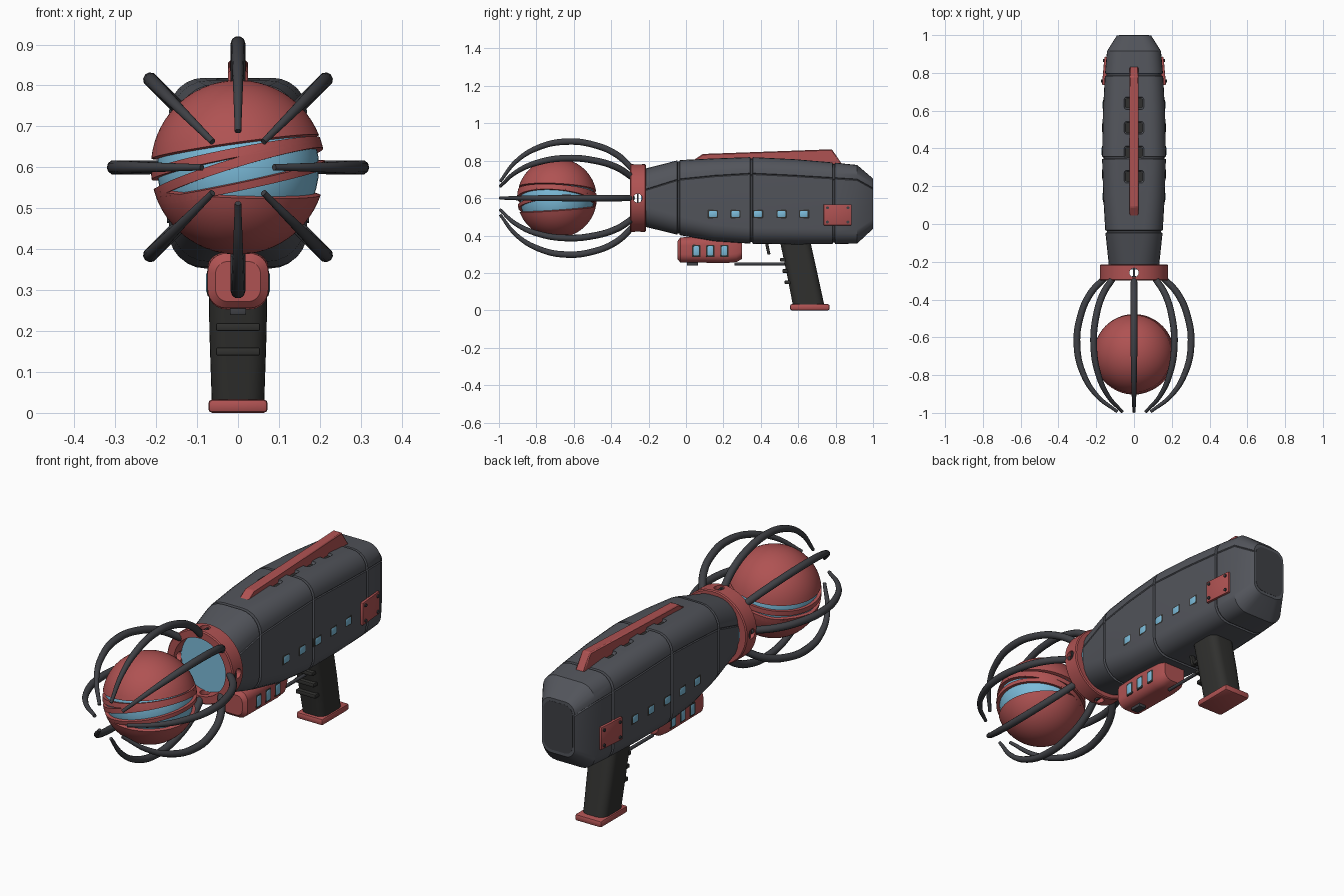
import bpy, bmesh
from math import sin, cos, pi, radians, sqrt
from mathutils import Matrix, Vector

if "Cube" in bpy.data.objects:
    bpy.data.objects.remove(bpy.data.objects["Cube"])


def material(name, rgb):
    m = bpy.data.materials.new(name)
    m.diffuse_color = (*rgb, 1)
    m.use_nodes = True
    m.node_tree.nodes["Principled BSDF"].inputs["Base Color"].default_value = m.diffuse_color
    return m


GREY = material("body_grey", (0.085, 0.09, 0.105))
DARK = material("dark_metal", (0.05, 0.052, 0.06))
GRIP = material("grip_black", (0.03, 0.03, 0.028))
RED = material("red", (0.43, 0.085, 0.085))
BLUE = material("blue_glow", (0.2, 0.5, 0.7))


def finish(name, bm, mat):
    bmesh.ops.remove_doubles(bm, verts=bm.verts, dist=1e-5)
    bmesh.ops.recalc_face_normals(bm, faces=bm.faces)
    me = bpy.data.meshes.new(name)
    bm.to_mesh(me)
    bm.free()
    ob = bpy.data.objects.new(name, me)
    bpy.context.collection.objects.link(ob)
    me.materials.append(mat)
    return ob


def box(name, c, size, mat, bevel=0.0, rot=None, seg=2):
    bm = bmesh.new()
    bmesh.ops.create_cube(bm, size=1, matrix=Matrix.Diagonal((*size, 1)))
    if bevel:
        bmesh.ops.bevel(bm, geom=bm.edges[:], offset=bevel, segments=seg, profile=0.5, affect='EDGES')
    bm.transform(Matrix.Translation(c) @ (rot or Matrix()))
    return finish(name, bm, mat)


def cylinder(name, c, r, length, axis, mat, n=16):
    bm = bmesh.new()
    rot = Vector((0, 0, 1)).rotation_difference(Vector(axis)).to_matrix().to_4x4()
    bmesh.ops.create_cone(bm, cap_ends=True, segments=n, radius1=r, radius2=r, depth=length,
                          matrix=Matrix.Translation(c) @ rot)
    return finish(name, bm, mat)


def loft(name, sections, mat, closed=False):
    """Skin rings of equal point count; cap the ends unless closed."""
    bm = bmesh.new()
    rings = [[bm.verts.new(p) for p in s] for s in sections]
    n = len(rings[0])
    for a, b in zip(rings, rings[1:] + rings[:1] if closed else rings[1:]):
        for i in range(n):
            bm.faces.new((a[i], a[(i + 1) % n], b[(i + 1) % n], b[i]))
    if not closed:
        bm.faces.new(rings[0])
        bm.faces.new(rings[-1])
    return finish(name, bm, mat)


def lathe(name, prof, matrix, mat, n=64):
    """Revolve a closed (radius, height) profile around local z."""
    secs = [[matrix @ Vector((r * cos(2 * pi * i / n), r * sin(2 * pi * i / n), h)) for r, h in prof]
            for i in range(n)]
    return loft(name, secs, mat, closed=True)


def rrect(hx, lo, hi, r, groove=0.0, n=6):
    """Rounded rectangle, mirrored about x = 0, optional groove below the upper corner."""
    half = [(hx - r + r * cos(a), lo + r + r * sin(a)) for a in [-pi / 2 + pi / 2 * i / n for i in range(n + 1)]]
    if groove:
        half += [(hx, hi - r - 2 * groove), (hx - groove, hi - r - groove)]
    half += [(hx - r + r * cos(a), hi - r + r * sin(a)) for a in [pi / 2 * i / n for i in range(n + 1)]]
    return half + [(-x, z) for x, z in reversed(half)]


def cut(ob, cutter):
    m = ob.modifiers.new("cut", 'BOOLEAN')
    m.object = cutter
    m.solver = 'EXACT'
    cutter.hide_render = True
    cutter.hide_set(True)


# Main body: y, half width, bottom, top, corner radius
BODY = [(-0.22, 0.133, 0.447, 0.757, 0.11), (-0.04, 0.152, 0.403, 0.803, 0.10), (0.15, 0.163, 0.370, 0.812, 0.09),
        (0.35, 0.169, 0.356, 0.819, 0.085), (0.58, 0.165, 0.353, 0.808, 0.085), (0.79, 0.154, 0.354, 0.790, 0.08),
        (0.915, 0.143, 0.357, 0.777, 0.075), (0.999, 0.09, 0.435, 0.705, 0.05)]


def body_at(y):
    for a, b in zip(BODY, BODY[1:]):
        if y <= b[0]:
            t = (y - a[0]) / (b[0] - a[0])
            return [p + (q - p) * t for p, q in zip(a, b)]
    return list(BODY[-1])


sections = []
for row in BODY:
    seam = row[0] in (-0.04, 0.35, 0.79)
    for dy, dip in ([(-0.007, 0), (-0.004, 0.008), (0.004, 0.008), (0.007, 0)] if seam else [(0, 0)]):
        y, w, lo, hi, r = body_at(row[0] + dy)
        sections.append([(x, y, z) for x, z in rrect(w - dip, lo + dip, hi - dip, r, 0.004)])
body = loft("main_body", sections, GREY)
loft("rear_panel", [[(x, y, z) for x, z in rrect(0.08, 0.45, 0.69, 0.045)] for y in (0.98, 1.0)], DARK)

# Dark vent slots under the top fin
for i, y in enumerate((0.25, 0.38, 0.51, 0.64)):
    cut(body, box(f"vent_cutter_{i}", (0, y, body_at(y)[3]), (0.105, 0.068, 0.03), DARK, 0.014, seg=3))
    box(f"vent_floor_{i}", (0, y, body_at(y)[3] - 0.016), (0.1, 0.064, 0.006), GRIP)

# Top fin
fin = [(0.04, 0.78), (0.04, 0.803), (0.09, 0.836), (0.78, 0.861), (0.835, 0.78)]
fin_ob = loft("top_fin", [[(x, y, z) for y, z in fin] for x in (-0.024, 0.024)], RED)
bev = fin_ob.modifiers.new("bevel", 'BEVEL')
bev.width = 0.005

# Side windows and riveted plates
for s, side in ((1, "right"), (-1, "left")):
    for i, y in enumerate((0.145, 0.265, 0.385, 0.51, 0.63)):
        w = body_at(y)[1]
        box(f"{side}_window_frame_{i}", (s * (w - 0.009), y, 0.515), (0.022, 0.066, 0.056), GRIP, 0.01)
        box(f"{side}_window_{i}", (s * (w - 0.007), y, 0.515), (0.022, 0.05, 0.042), BLUE, 0.009)
    tilt = Matrix.Rotation(s * radians(5), 4, 'Z')
    base = Matrix.Translation((s * 0.15, 0.81, 0.51)) @ tilt
    box(f"{side}_plate", base.translation, (0.026, 0.15, 0.112), RED, 0.004, tilt)
    for j in range(4):
        p = base @ Vector((s * 0.014, 0.055 * (1 if j % 2 else -1), 0.038 * (1 if j > 1 else -1)))
        cylinder(f"{side}_rivet_{j}", p, 0.008, 0.01, (1, 0, 0), DARK, 10)

# Front ring with cross holes, glowing disc behind it
Y_AXIS = Matrix.Translation((0, 0, 0.6)) @ Matrix.Rotation(radians(-90), 4, 'X')
ring = lathe("front_ring", [(0.142, -0.3), (0.176, -0.3), (0.181, -0.295), (0.181, -0.22), (0.176, -0.215),
                            (0.142, -0.215)], Y_AXIS, RED)
cylinder("emitter_disc", (0, -0.23, 0.6), 0.144, 0.02, (0, 1, 0), BLUE, 48)
for name, axis in (("side", (1, 0, 0)), ("vertical", (0, 0, 1))):
    cut(ring, cylinder(f"{name}_hole_cutter", (0, -0.258, 0.6), 0.024, 0.5, axis, RED, 20))
    for s in (1, -1):
        c = Vector((0, -0.258, 0.6)) + Vector(axis) * 0.165 * s
        box(f"{name}_hole_bar_{s}", c, (0.012, 0.008, 0.05) if axis[0] else (0.008, 0.05, 0.012), DARK)

# Ball: blue core under a red shell split into tilted bands
BALL, R = Vector((0, -0.69, 0.6)), 0.213
bm = bmesh.new()
bmesh.ops.create_uvsphere(bm, u_segments=48, v_segments=24, radius=0.198, matrix=Matrix.Translation(BALL))
finish("ball_core", bm, BLUE)


def shell(name, d0, d1, tilt_y, tilt_x, n):
    prof = []
    for rad, order in ((R, range(n + 1)), (R - 0.02, range(n, -1, -1))):
        for i in order:
            h = sin(d0 + (d1 - d0) * i / n)
            prof.append((rad * sqrt(max(0, 1 - h * h)), rad * h))
    m = (Matrix.Translation(BALL) @ Matrix.Rotation(radians(tilt_x), 4, 'X')
         @ Matrix.Rotation(radians(tilt_y), 4, 'Y'))
    return lathe(name, prof, m, RED)


shell("ball_upper_shell", 0.24, pi / 2, -8, -3, 14)
shell("ball_lower_shell", -pi / 2, -0.29, 2, 4, 14)
shell("ball_band_upper", 0.05, 0.16, -11, -4, 2)
shell("ball_band_middle", -0.08, 0.03, -17, -5, 2)
shell("ball_band_lower", -0.22, -0.13, -12, 3, 2)

# Eight curved claws around the ball: (y, radius, thickness)
CLAW = [(-0.285, 0.155, 0.017), (-0.37, 0.232, 0.018), (-0.49, 0.284, 0.018), (-0.64, 0.302, 0.018),
        (-0.79, 0.270, 0.016), (-0.91, 0.195, 0.012), (-0.994, 0.088, 0.008)]
for k in range(8):
    a = k * pi / 4
    cu = bpy.data.curves.new(f"claw_{k}", 'CURVE')
    cu.dimensions = '3D'
    cu.bevel_depth, cu.bevel_resolution, cu.resolution_u, cu.use_fill_caps = 1.0, 3, 6, True
    sp = cu.splines.new('BEZIER')
    sp.bezier_points.add(len(CLAW) - 1)
    for p, (y, r, t) in zip(sp.bezier_points, CLAW):
        p.co = (r * cos(a), y, 0.6 + r * sin(a))
        p.radius = t
        p.handle_left_type = p.handle_right_type = 'AUTO'
    cu.materials.append(DARK)
    bpy.context.collection.objects.link(bpy.data.objects.new(f"claw_{k}", cu))

# Under-barrel pod with windows, foot and rod
pod = [(-0.045, 0.055, 0.272, 0.37, 0.03), (-0.03, 0.074, 0.256, 0.39, 0.045), (0.22, 0.074, 0.253, 0.40, 0.045),
       (0.27, 0.073, 0.258, 0.40, 0.045), (0.30, 0.06, 0.275, 0.39, 0.04)]
loft("under_pod", [[(x, y, z) for x, z in rrect(w, lo, hi, r)] for y, w, lo, hi, r in pod], RED)
for s, side in ((1, "right"), (-1, "left")):
    for i, y in enumerate((0.055, 0.13, 0.205)):
        box(f"{side}_pod_frame_{i}", (s * 0.067, y, 0.318), (0.018, 0.05, 0.07), GRIP, 0.008)
        box(f"{side}_pod_window_{i}", (s * 0.069, y, 0.318), (0.018, 0.036, 0.056), BLUE, 0.008)
box("pod_foot", (0, 0.035, 0.25), (0.04, 0.06, 0.02), DARK, 0.003)
cylinder("under_rod", (0, 0.40, 0.248), 0.008, 0.28, (0, 1, 0), DARK)

# Trigger
box("trigger", (0, 0.437, 0.33), (0.024, 0.016, 0.065), GRIP, 0.004, Matrix.Rotation(radians(12), 4, 'X'))

# Grip with finger ridges and red base: z, half width, front y, back y
grip = [(0.025, 0.064, 0.572, 0.74), (0.2, 0.07, 0.538, 0.702), (0.38, 0.072, 0.50, 0.662)]
loft("grip", [[(x, y, z) for x, y in rrect(w, f, b, 0.04)] for z, w, f, b in grip], GRIP)
for i, z in enumerate((0.15, 0.21, 0.27)):
    box(f"grip_ridge_{i}", (0, 0.577 - 0.2 * z, z), (0.108, 0.04, 0.02), GRIP, 0.005)
box("grip_base", (0, 0.662, 0.0165), (0.145, 0.212, 0.033), RED, 0.01)

# Smooth shading with sharp edges kept
bpy.ops.object.select_all(action='DESELECT')
for ob in bpy.context.scene.objects:
    if ob.type == 'MESH' and not ob.hide_render:
        ob.select_set(True)
        bpy.context.view_layer.objects.active = ob
bpy.ops.object.shade_smooth_by_angle(angle=radians(30))
